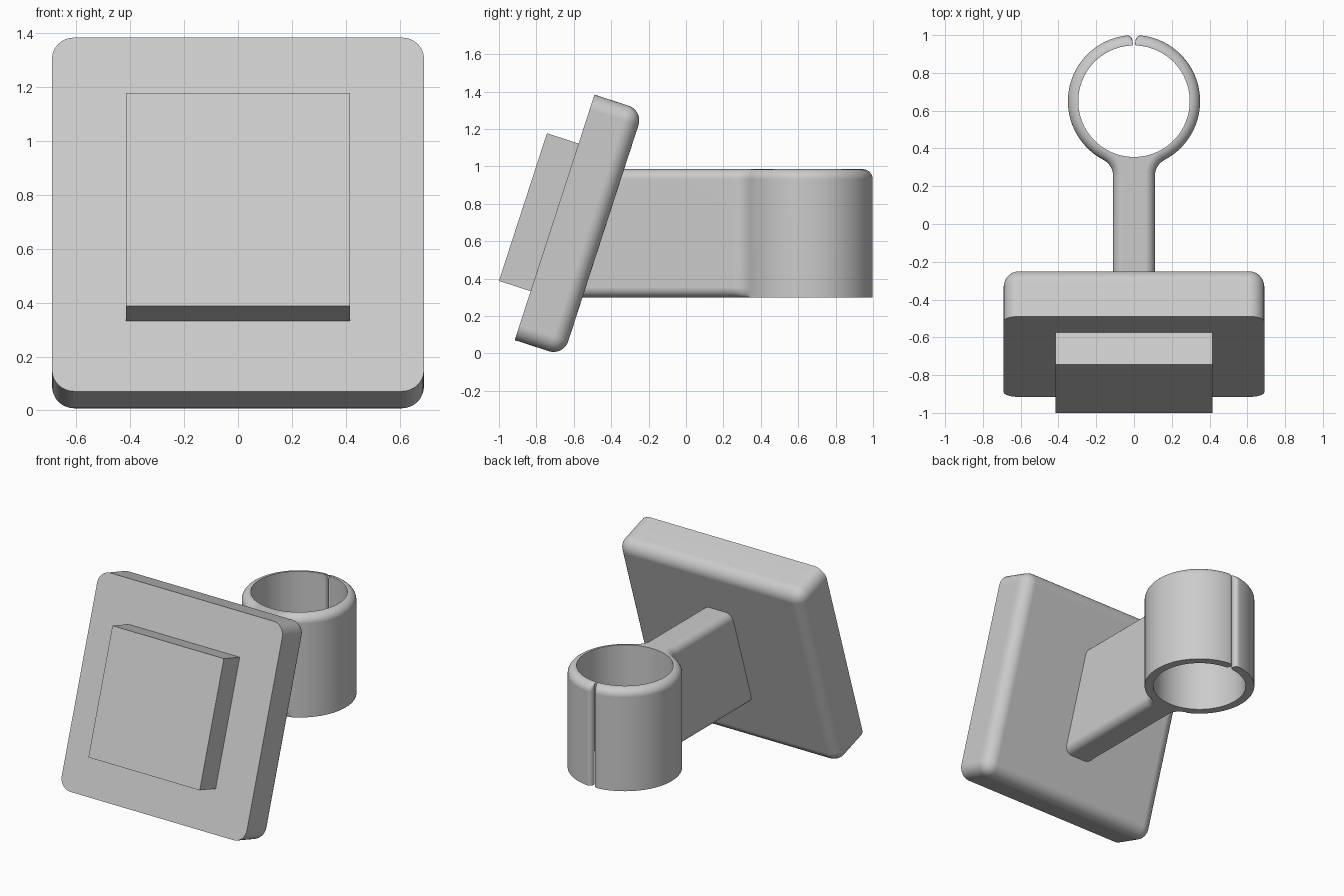
import bpy, bmesh
from math import sin, cos, pi, radians, sqrt
from mathutils import Matrix, Vector

if "Cube" in bpy.data.objects:
    bpy.data.objects.remove(bpy.data.objects["Cube"], do_unlink=True)

grey = bpy.data.materials.new("light_grey")
grey.use_nodes = True
colour = (0.6, 0.6, 0.6, 1)
grey.diffuse_color = colour
grey.node_tree.nodes["Principled BSDF"].inputs["Base Color"].default_value = colour


def finish(bm, name, smooth=True):
    bmesh.ops.recalc_face_normals(bm, faces=bm.faces[:])
    mesh = bpy.data.meshes.new(name)
    bm.to_mesh(mesh)
    bm.free()
    mesh.materials.append(grey)
    obj = bpy.data.objects.new(name, mesh)
    bpy.context.collection.objects.link(obj)
    if smooth:
        bpy.ops.object.select_all(action="DESELECT")
        obj.select_set(True)
        bpy.context.view_layer.objects.active = obj
        bpy.ops.object.shade_smooth_by_angle(angle=radians(35))
        obj.modifiers.new("weighted_normals", "WEIGHTED_NORMAL").keep_sharp = True
    return obj


# Tilted frame: origin at the middle of the plate's front, y to the back
tilt = Matrix.Translation((0, -0.7025, 0.7275)) @ Matrix.Rotation(radians(-18), 4, "X")


def tilted_slab(name, size, y_front, depth, radius=0):
    bm = bmesh.new()
    bmesh.ops.create_cube(bm, size=1)
    bmesh.ops.scale(bm, vec=(size, depth, size), verts=bm.verts)
    bmesh.ops.translate(bm, vec=(0, y_front + depth / 2, 0), verts=bm.verts)
    if radius:
        # Round everything except the front outline
        edges = [e for e in bm.edges if max(v.co.y for v in e.verts) > y_front + 0.01]
        bmesh.ops.bevel(bm, geom=edges, offset=radius, segments=8, profile=0.5,
                        affect="EDGES", clamp_overlap=True)
    bm.transform(tilt)
    return finish(bm, name, radius > 0)


tilted_slab("mounting_plate", 1.38, 0, 0.274, 0.082)
tilted_slab("front_pad", 0.83, -0.178, 0.19)

# Arm and split ring clamp, as one outline with an inward rounding direction per point
R_OUT, R_IN, RING_Y = 0.35, 0.295, 0.65
ARM, FILLET, ARM_END = 0.11, 0.1, -0.57
BOTTOM, TOP, ROUND = 0.3, 0.985, 0.053


def half_outline():
    """Points as (position, top inset, bottom inset), from arm end to inside of ring."""
    pts = []
    left = Vector((-1, 0))
    fx = ARM + FILLET
    fy = RING_Y - sqrt((R_OUT + FILLET) ** 2 - fx ** 2)
    ring = Vector((0, RING_Y))
    # arm side
    for i in range(4):
        pts.append((Vector((ARM, ARM_END + (fy - ARM_END) * i / 4)), left, left))
    # fillet into the ring
    end = (ring - Vector((fx, fy))).normalized()
    sweep = pi - Vector((1, 0)).angle(end)
    for i in range(9):
        a = pi - sweep * i / 9
        n = Vector((cos(a), sin(a)))
        pts.append((Vector((fx, fy)) + n * FILLET, n, n * (1 - i / 9)))
    # ring outside, angles measured from -y towards the gap at +y
    start = Vector((0, -1)).angle(-end)
    mid, cap = (R_OUT + R_IN) / 2, (R_OUT - R_IN) / 2
    gap = pi - 0.11
    none = Vector((0, 0))

    def radial(a):
        return Vector((sin(a), -cos(a)))

    for i in range(41):
        n = radial(start + (gap - start) * i / 40)
        pts.append((ring + n * R_OUT, -n, none))
    # rounded lip beside the gap
    n, t = radial(gap), Vector((cos(gap), sin(gap)))
    for i in range(1, 8):
        b = pi * i / 8
        pos = ring + n * (mid + cap * cos(b)) + t * cap * sin(b)
        pts.append((pos, -n * (1 + cos(b)) / 2, none))
    # ring inside
    for i in range(49):
        pts.append((ring + radial(gap * (1 - i / 48)) * R_IN, none, none))
    return pts


half = half_outline()
flip = lambda v: Vector((-v.x, v.y))
outline = half + [tuple(flip(v) for v in p) for p in reversed(half[:-1])]

# Stack of levels: rounded bottom on the arm, straight wall, rounded top
steps = [i / 7 * pi / 2 for i in range(8)]
levels = [(BOTTOM + ROUND * (1 - cos(a)), 2, ROUND * (1 - sin(a))) for a in steps]
levels += [(TOP - ROUND * (1 - sin(a)), 1, ROUND * (1 - cos(a))) for a in steps]

bm = bmesh.new()
loops = []
for z, side, inset in levels:
    loops.append([bm.verts.new((*(p[0] + p[side] * inset), z)) for p in outline])
count = len(outline)
for low, high in zip(loops, loops[1:]):
    for i in range(count):
        j = (i + 1) % count
        bm.faces.new((low[i], low[j], high[j], high[i]))
bm.faces.new(loops[0][::-1])
bm.faces.new(loops[-1])
finish(bm, "arm_and_split_ring")
